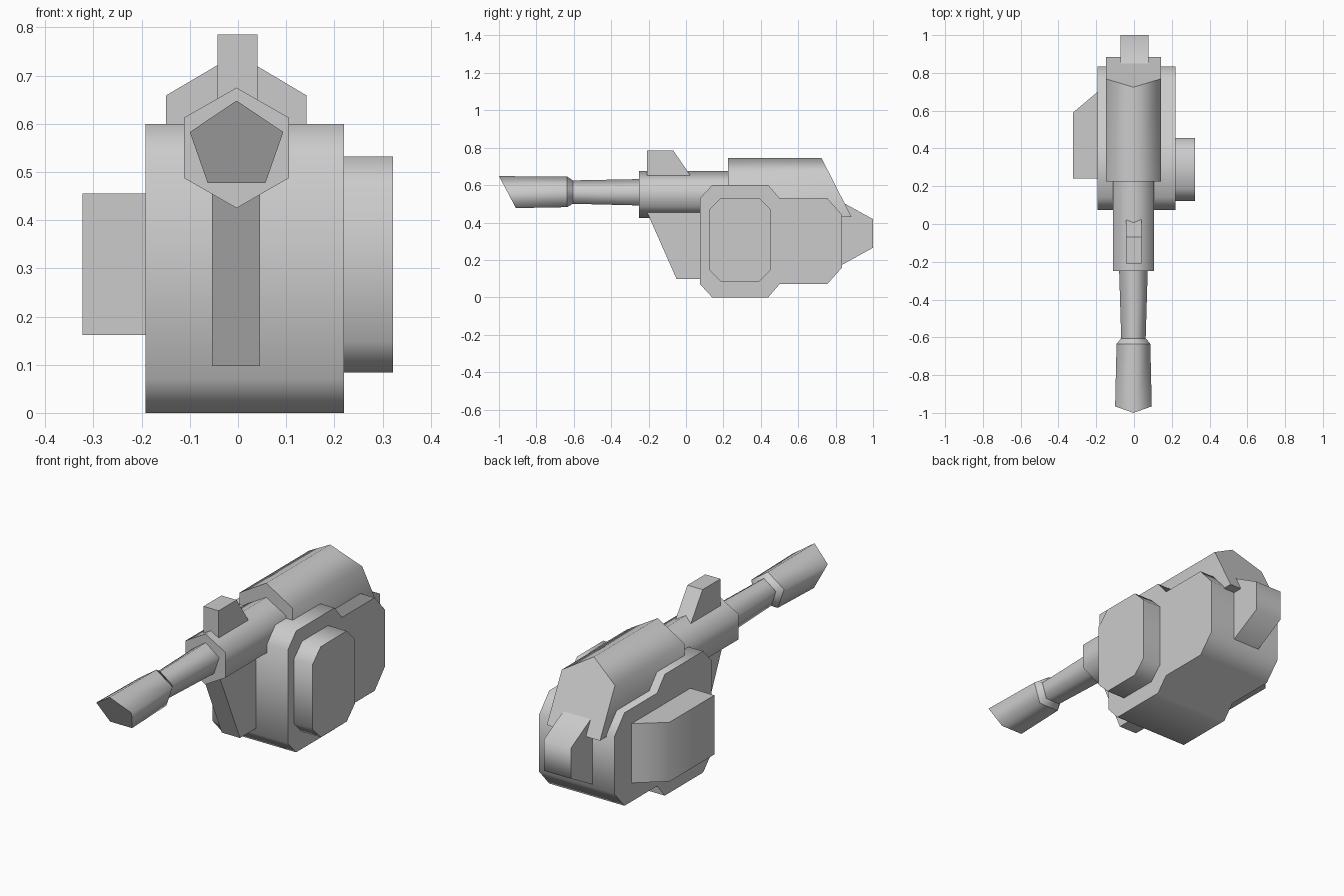
import bpy, bmesh, math

cube = bpy.data.objects.get("Cube")
if cube:
    bpy.data.objects.remove(cube, do_unlink=True)

grey = bpy.data.materials.new("plain grey")
grey.use_nodes = True
colour = (0.6, 0.6, 0.6, 1)
grey.diffuse_color = colour
grey.node_tree.nodes["Principled BSDF"].inputs["Base Color"].default_value = colour

CX = -0.003  # barrel axis


def loft(name, rings, smooth=True):
    """Skin equal-sized rings of points: rounded sides, flat sharp ends."""
    bm = bmesh.new()
    loops = [[bm.verts.new(p) for p in ring] for ring in rings]
    n = len(loops[0])
    for a, b in zip(loops, loops[1:]):
        for i in range(n):
            j = (i + 1) % n
            f = bm.faces.new((a[i], a[j], b[j], b[i]))
            f.smooth = smooth
    caps = [bm.faces.new(loops[0]), bm.faces.new(loops[-1])]
    for e in bm.edges:
        e.smooth = smooth
    for cap in caps:
        for e in cap.edges:
            e.smooth = False
    bmesh.ops.recalc_face_normals(bm, faces=bm.faces)
    # corners of a right angle or more stay sharp
    for e in bm.edges:
        if e.calc_face_angle(0) > math.radians(80):
            e.smooth = False
    mesh = bpy.data.meshes.new(name)
    bm.to_mesh(mesh)
    bm.free()
    mesh.materials.append(grey)
    obj = bpy.data.objects.new(name, mesh)
    bpy.context.collection.objects.link(obj)
    return obj


def side_slab(name, x0, x1, profile, smooth=True):
    """Extrude a (y, z) profile across x."""
    return loft(name, [[(x, y, z) for y, z in profile] for x in (x0, x1)], smooth)


def chamfered(y0, y1, z0, z1, c):
    return [(y0, z0 + c), (y0 + c, z0), (y1 - c, z0), (y1, z0 + c),
            (y1, z1 - c), (y1 - c, z1), (y0 + c, z1), (y0, z1 - c)]


def ring(sides, y, rx, rz, cz, slant=0.0):
    """Polygon with a point at the top; slant pushes its lower points back."""
    pts = []
    for i in range(sides):
        a = 2 * math.pi * i / sides
        z = rz * math.cos(a)
        pts.append((CX + rx * math.sin(a), y + slant * (rz - z), cz + z))
    return pts


# Stepped body, with a mirrored outline above and below mid height
lower = [(0.075, 0.07), (0.14, 0), (0.44, 0), (0.5, 0.07), (0.755, 0.07), (0.835, 0.16)]
upper = [(y, 0.6 - z) for y, z in reversed(lower)]
side_slab("body", -0.192, 0.22, lower + upper)

# Side attachments
side_slab("side_plate", 0.2, 0.322, chamfered(0.122, 0.455, 0.084, 0.532, 0.065))
plan = [(-0.17, 0.24), (-0.323, 0.24), (-0.323, 0.59), (-0.192, 0.7), (-0.17, 0.7)]
loft("side_box", [[(x, y, z) for x, y in plan] for z in (0.162, 0.455)])

# Front fin and rear nub
side_slab("front_fin", -0.054, 0.046,
          [(-0.215, 0.47), (-0.05, 0.097), (0.1, 0.097), (0.1, 0.47)], smooth=False)
side_slab("rear_nub", -0.072, 0.078,
          [(0.8, 0.155), (1, 0.265), (1, 0.418), (0.8, 0.528)])

# Top housing with a pitched roof and a sloped rear end
outline = [(-0.149, 0.43), (-0.149, 0.659), (CX, 0.745), (0.142, 0.659), (0.142, 0.43)]
loft("top_housing", [[(x, 0.225, z) for x, z in outline],
                     [(x, 0.885 - 0.51 * (z - 0.43), z) for x, z in outline]])

# Barrel assembly
loft("barrel_sleeve", [ring(6, y, 0.126, 0.125, 0.55) for y in (-0.25, 0.3)])
loft("barrel", [ring(5, -0.61, 0.068, 0.069, 0.556),
                ring(5, -0.2, 0.081, 0.079, 0.554)])
loft("muzzle_collar", [ring(5, -0.635, 0.094, 0.09, 0.555),
                       ring(5, -0.605, 0.069, 0.069, 0.556)])
loft("muzzle", [ring(5, -1, 0.102, 0.0945, 0.5535, 0.53),
                ring(5, -0.635, 0.094, 0.09, 0.555)])

# Sight block
side_slab("sight", -0.043, 0.04,
          [(-0.208, 0.62), (-0.208, 0.785), (-0.068, 0.785), (0.045, 0.62)], smooth=False)
